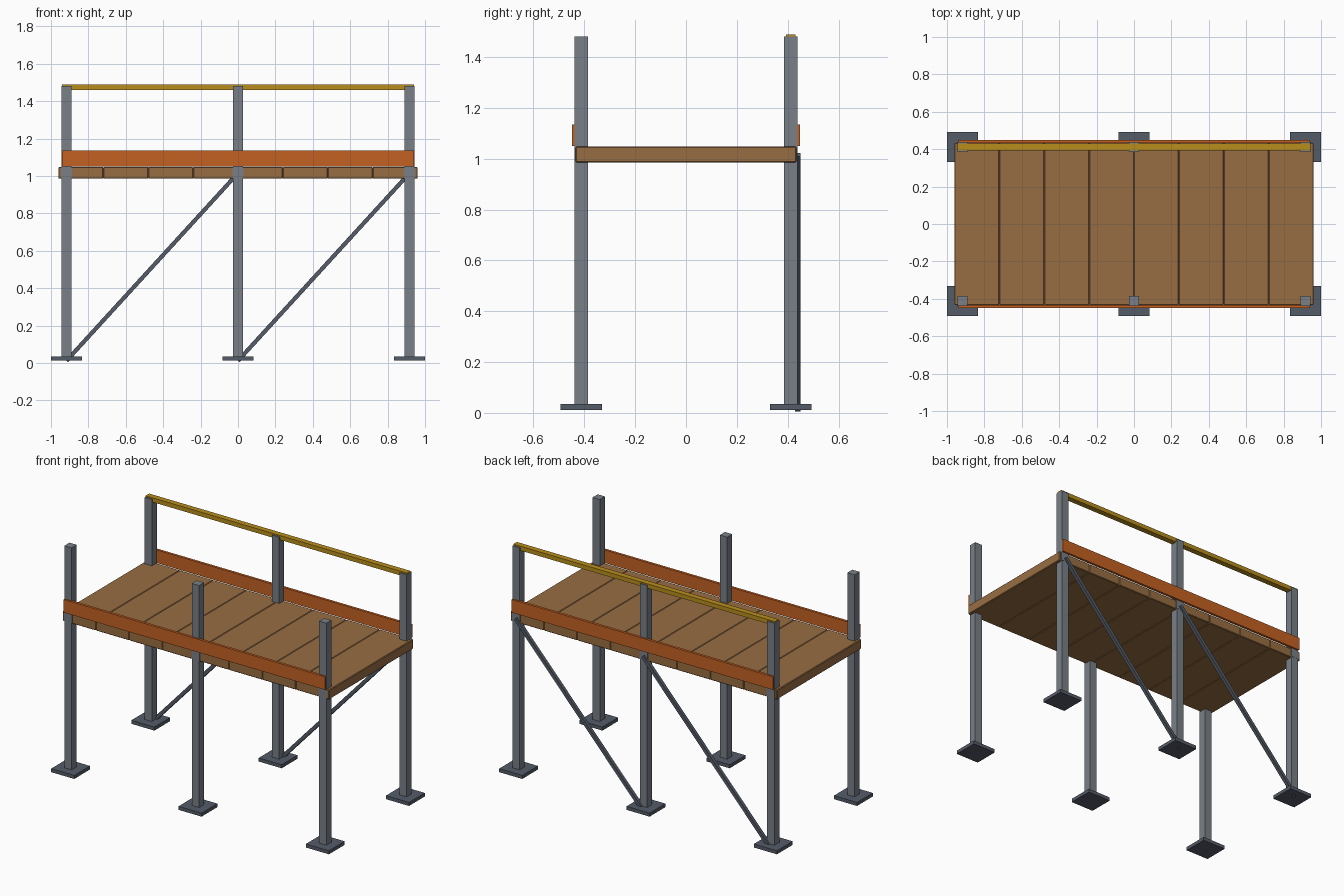
import bpy
from mathutils import Vector

default = bpy.data.objects.get("Cube")
if default:
    bpy.data.objects.remove(default, do_unlink=True)


def material(name, r, g, b):
    m = bpy.data.materials.new(name)
    m.use_nodes = True
    m.diffuse_color = (r, g, b, 1)
    m.node_tree.nodes["Principled BSDF"].inputs["Base Color"].default_value = (r, g, b, 1)
    return m


STEEL = material("grey steel", 0.19, 0.215, 0.24)
DARK = material("dark steel", 0.09, 0.107, 0.138)
WOOD = material("brown wood", 0.315, 0.155, 0.055)
ORANGE = material("orange board", 0.55, 0.12, 0.016)
YELLOW = material("yellow rail", 0.48, 0.27, 0.012)


def box(name, low, high, mat, bevel=0):
    """Axis-aligned box between two corners."""
    low, high = Vector(low), Vector(high)
    bpy.ops.mesh.primitive_cube_add(size=1, location=(low + high) / 2)
    ob = bpy.context.object
    ob.name = name
    ob.scale = high - low
    bpy.ops.object.transform_apply(location=False, rotation=False, scale=True)
    ob.data.materials.append(mat)
    if bevel:
        mod = ob.modifiers.new("edge bevel", "BEVEL")
        mod.width = bevel
        mod.segments = 1
    return ob


def bar(name, start, end, width, mat):
    """Square bar between two points."""
    start, end = Vector(start), Vector(end)
    span = end - start
    h = width / 2
    ob = box(name, (-h, -h, -span.length / 2), (h, h, span.length / 2), mat)
    ob.location = (start + end) / 2
    ob.rotation_euler = span.to_track_quat("Z", "Y").to_euler()
    return ob


POST_X = 0.917
POST_Y = 0.412
HALF = 0.026
DECK_X = 0.96
DECK_Y = 0.434
DECK_LOW, DECK_TOP = 0.985, 1.048

# Posts, foot plates and deck brackets
for side, sy in (("front", -1), ("back", 1)):
    for place, x in (("right", -POST_X), ("middle", 0), ("left", POST_X)):
        y = sy * POST_Y
        tag = side + "_" + place
        box("post_" + tag, (x - HALF, y - HALF, 0.013), (x + HALF, y + HALF, 1.48), STEEL)
        box("foot_plate_" + tag, (x - 0.083, y - 0.081, 0.012),
            (x + 0.083, y + 0.081, 0.035), DARK)
        box("bracket_" + tag, (x - 0.029, y - HALF, 0.99),
            (x + 0.029, y + HALF + 0.001, 1.045), STEEL)

    # Toe boards along the outer side of the posts
    inner, outer = sorted((sy * 0.432, sy * 0.449))
    box("toe_board_" + side, (-0.942, inner, 1.05), (0.942, outer, 1.135), ORANGE)

# Deck planks
PLANKS = 8
step = 2 * DECK_X / PLANKS
for i in range(PLANKS):
    x = -DECK_X + i * step
    box(f"deck_plank_{i + 1}", (x, -DECK_Y, DECK_LOW), (x + step, DECK_Y, DECK_TOP),
        WOOD, 0.004)

# Top rail on the back posts
box("top_rail", (-0.942, 0.394, 1.46), (0.942, 0.431, 1.488), YELLOW)

# Diagonal braces on the back
for place, x in (("right", -POST_X), ("left", 0)):
    bar("brace_" + place, (x, 0.439, 0.012), (x + POST_X, 0.439, 1.015), 0.022, DARK)
